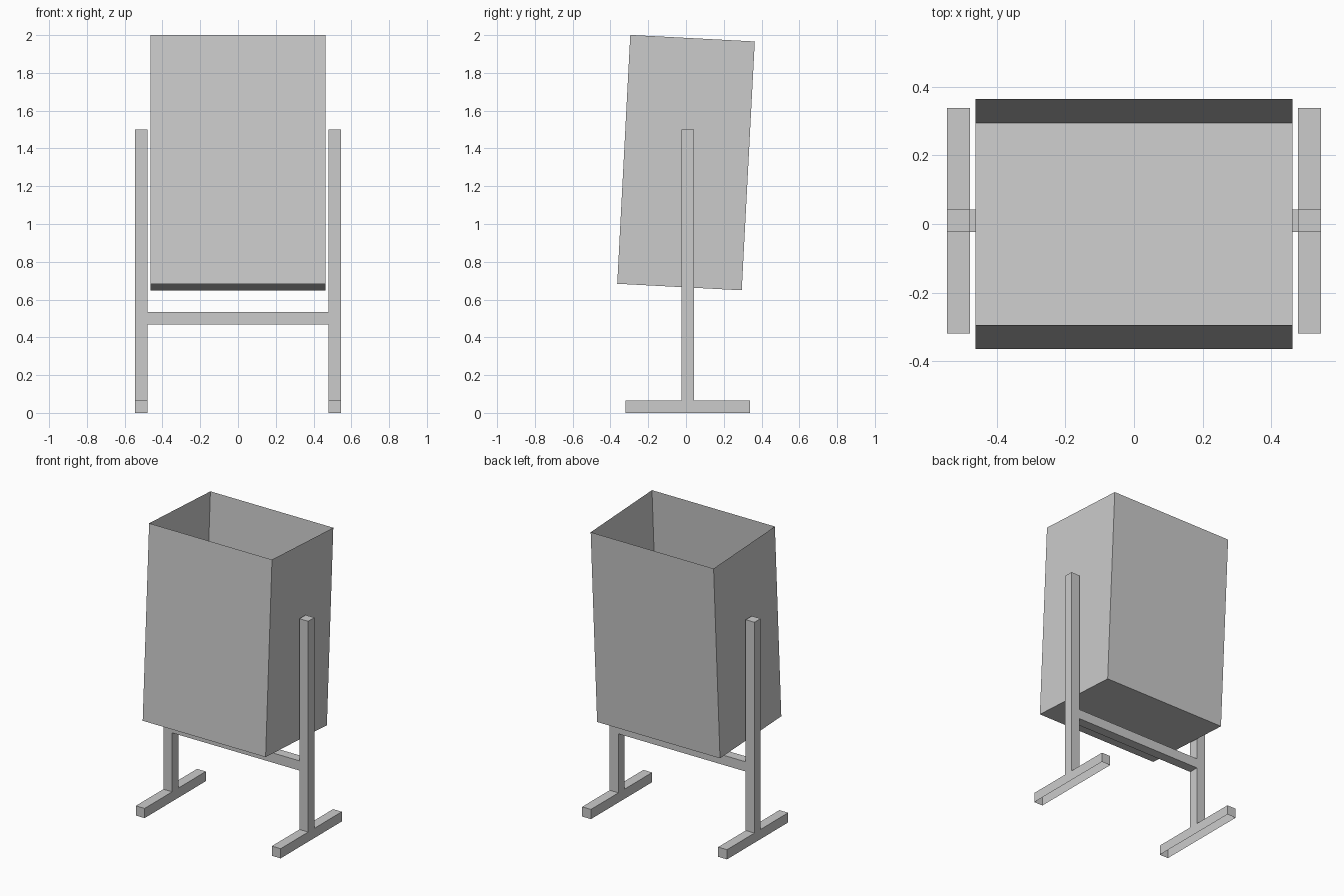
import bpy
import bmesh
from math import radians
from mathutils import Matrix, Vector

old = bpy.data.objects.get("Cube")
if old:
    bpy.data.objects.remove(old, do_unlink=True)

grey = bpy.data.materials.new("plain grey")
grey.use_nodes = True
colour = (0.6, 0.6, 0.6, 1)
grey.diffuse_color = colour
grey.node_tree.nodes["Principled BSDF"].inputs["Base Color"].default_value = colour


def finish(bm, name):
    mesh = bpy.data.meshes.new(name)
    bm.to_mesh(mesh)
    bm.free()
    mesh.materials.append(grey)
    obj = bpy.data.objects.new(name, mesh)
    bpy.context.collection.objects.link(obj)
    return obj


def open_box(name, size, centre, is_open, tilt=0):
    """Box without the faces whose normal passes the is_open test."""
    bm = bmesh.new()
    bmesh.ops.create_cube(bm, size=1, matrix=Matrix.Diagonal((*size, 1)))
    bm.normal_update()
    gone = [f for f in bm.faces if is_open(f.normal)]
    bmesh.ops.delete(bm, geom=gone, context='FACES')
    place = Matrix.Translation(centre) @ Matrix.Rotation(tilt, 4, 'X')
    bmesh.ops.transform(bm, matrix=place, verts=bm.verts)
    return finish(bm, name)


def t_stand(name, x):
    """Upright and foot in one T profile, hollow underneath."""
    foot_y, post_y, mid_y = 0.329, 0.033, 0.009
    half = [(foot_y, 0), (foot_y, bar), (post_y, bar), (post_y, 1.5)]
    profile = half + [(-y, z) for y, z in reversed(half)]
    bm = bmesh.new()
    verts = [bm.verts.new((x - bar / 2, mid_y + y, z)) for y, z in profile]
    face = bm.faces.new(verts)
    extruded = bmesh.ops.extrude_face_region(bm, geom=[face], use_keep_orig=True)
    moved = [v for v in extruded["geom"] if isinstance(v, bmesh.types.BMVert)]
    bmesh.ops.translate(bm, vec=Vector((bar, 0, 0)), verts=moved)
    bmesh.ops.recalc_face_normals(bm, faces=bm.faces)
    under = [f for f in bm.faces if f.calc_center_median().z < 0.001]
    bmesh.ops.delete(bm, geom=under, context='FACES')
    return finish(bm, name)


bar = 0.066

# Thin-walled bin, open at the top and leaning back
open_box("bin", (0.925, 0.66, 1.319), (0, 0, 1.325),
         lambda n: n.z > 0.5, radians(-3))

# Two T-shaped stands joined by a crossbar
stand_x = 0.512
for side, sign in (("left", 1), ("right", -1)):
    t_stand(side + "_stand", sign * stand_x)
open_box("crossbar", (2 * stand_x - bar, bar, bar), (0, 0.009, 0.5),
         lambda n: abs(n.x) > 0.5)
